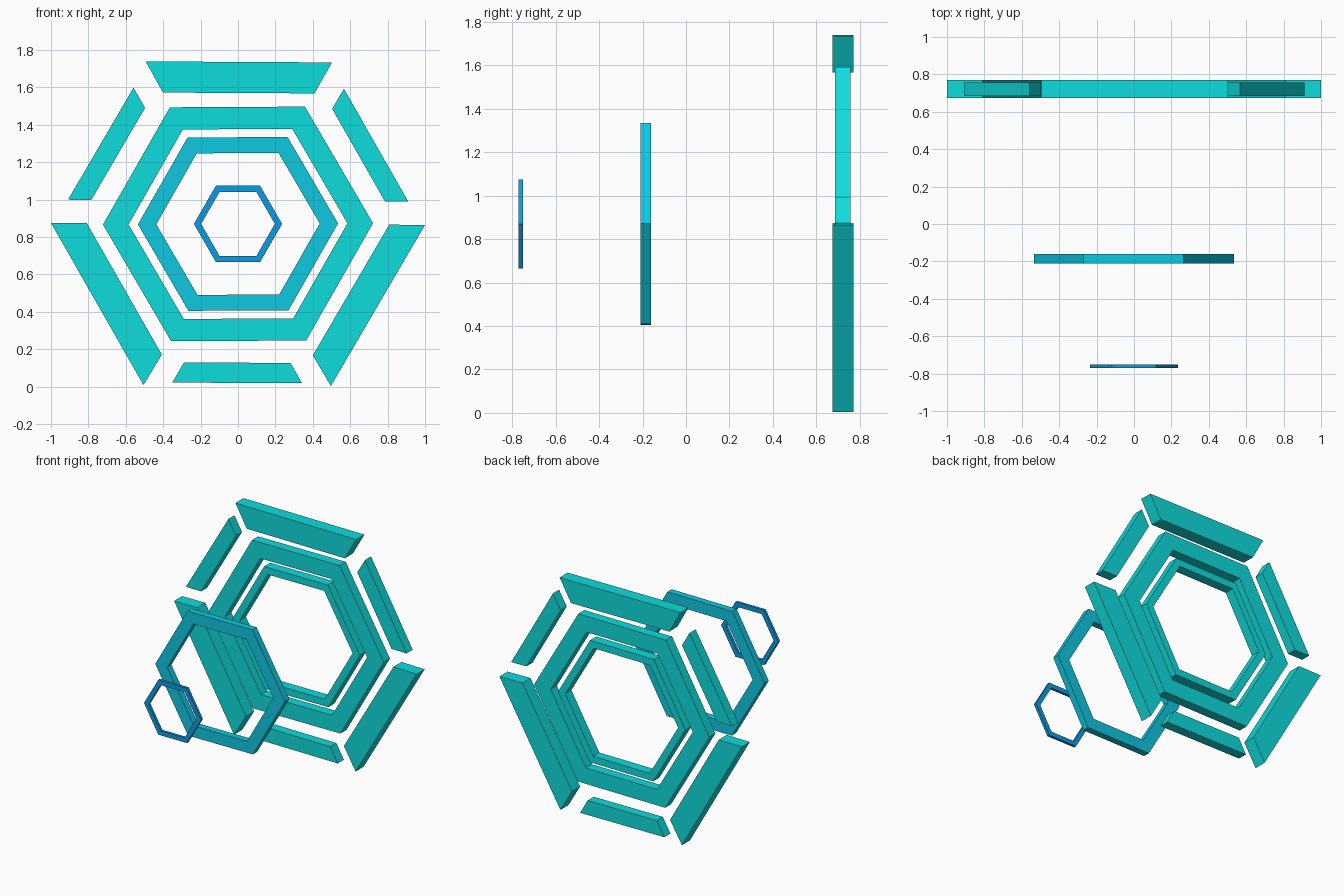
import bpy, bmesh, math
from mathutils import Matrix, Vector

old = bpy.data.objects.get("Cube")
if old:
    bpy.data.objects.remove(old, do_unlink=True)

CENTRE = 0.87  # height of the common axis


def srgb(*rgb):
    return [((c / 255 + 0.055) / 1.055) ** 2.4 if c > 10 else c / 255 / 12.92 for c in rgb] + [1.0]


def material(name, colour):
    mat = bpy.data.materials.new(name)
    mat.use_nodes = True
    mat.diffuse_color = colour
    mat.node_tree.nodes["Principled BSDF"].inputs["Base Color"].default_value = colour
    return mat


teal = material("turquoise", srgb(15, 220, 220))
cyan = material("cyan blue", srgb(15, 200, 225))
blue = material("clear blue", srgb(15, 155, 225))


def extrude_faces(name, faces, y_front, y_back, mat):
    """Extrude flat (x, z) outlines from y_front to y_back."""
    bm = bmesh.new()
    flat = [bm.faces.new([bm.verts.new((x, y_front, z)) for x, z in f]) for f in faces]
    bmesh.ops.remove_doubles(bm, verts=bm.verts, dist=1e-5)
    grown = bmesh.ops.extrude_face_region(bm, geom=bm.faces[:], use_keep_orig=True)
    moved = [v for v in grown["geom"] if isinstance(v, bmesh.types.BMVert)]
    bmesh.ops.translate(bm, verts=moved, vec=(0, y_back - y_front, 0))
    bmesh.ops.recalc_face_normals(bm, faces=bm.faces)
    mesh = bpy.data.meshes.new(name)
    bm.to_mesh(mesh)
    bm.free()
    mesh.materials.append(mat)
    obj = bpy.data.objects.new(name, mesh)
    obj.location.z = CENTRE
    bpy.context.collection.objects.link(obj)
    return obj


def hex_ring(name, outer, inner, y_front, y_back, mat, turn=0.0):
    """Six-sided flat ring with corners at left and right."""
    def corner(r, i):
        a = math.radians(60 * (i % 6) + turn)
        return r * math.cos(a), r * math.sin(a)
    faces = [[corner(outer, i), corner(outer, i + 1), corner(inner, i + 1), corner(inner, i)]
             for i in range(6)]
    extrude_faces(name, faces, y_front, y_back, mat)


def bar(name, angle, far, near, half_far, half_near, y_front, y_back):
    """Tapered bar whose long side faces away from the axis."""
    rot = Matrix.Rotation(math.radians(angle - 90), 2)
    outline = [(-half_far, far), (half_far, far), (half_near, near), (-half_near, near)]
    extrude_faces(name, [[tuple(rot @ Vector(p)) for p in outline]], y_front, y_back, teal)


# Broken outer frame: three large bars alternating with three small ones
for side, angle in (("top", 90), ("lower_left", 330), ("lower_right", 210)):
    bar("large_bar_" + side, angle - 0.3, 0.866, 0.70, 0.498, 0.405, 0.675, 0.77)
for side, angle in (("bottom", 270), ("upper_left", 30), ("upper_right", 150)):
    bar("small_bar_" + side, angle - 0.3, 0.85, 0.742, 0.347, 0.285, 0.685, 0.757)

# Concentric rings, from the back to the front
hex_ring("back_outer_ring", 0.722, 0.585, 0.685, 0.757, teal, 0.3)
hex_ring("back_inner_ring", 0.525, 0.465, 0.685, 0.757, teal, 0.3)
hex_ring("middle_ring", 0.535, 0.437, -0.21, -0.16, cyan, 0.3)
hex_ring("front_ring", 0.236, 0.197, -0.77, -0.75, blue)
